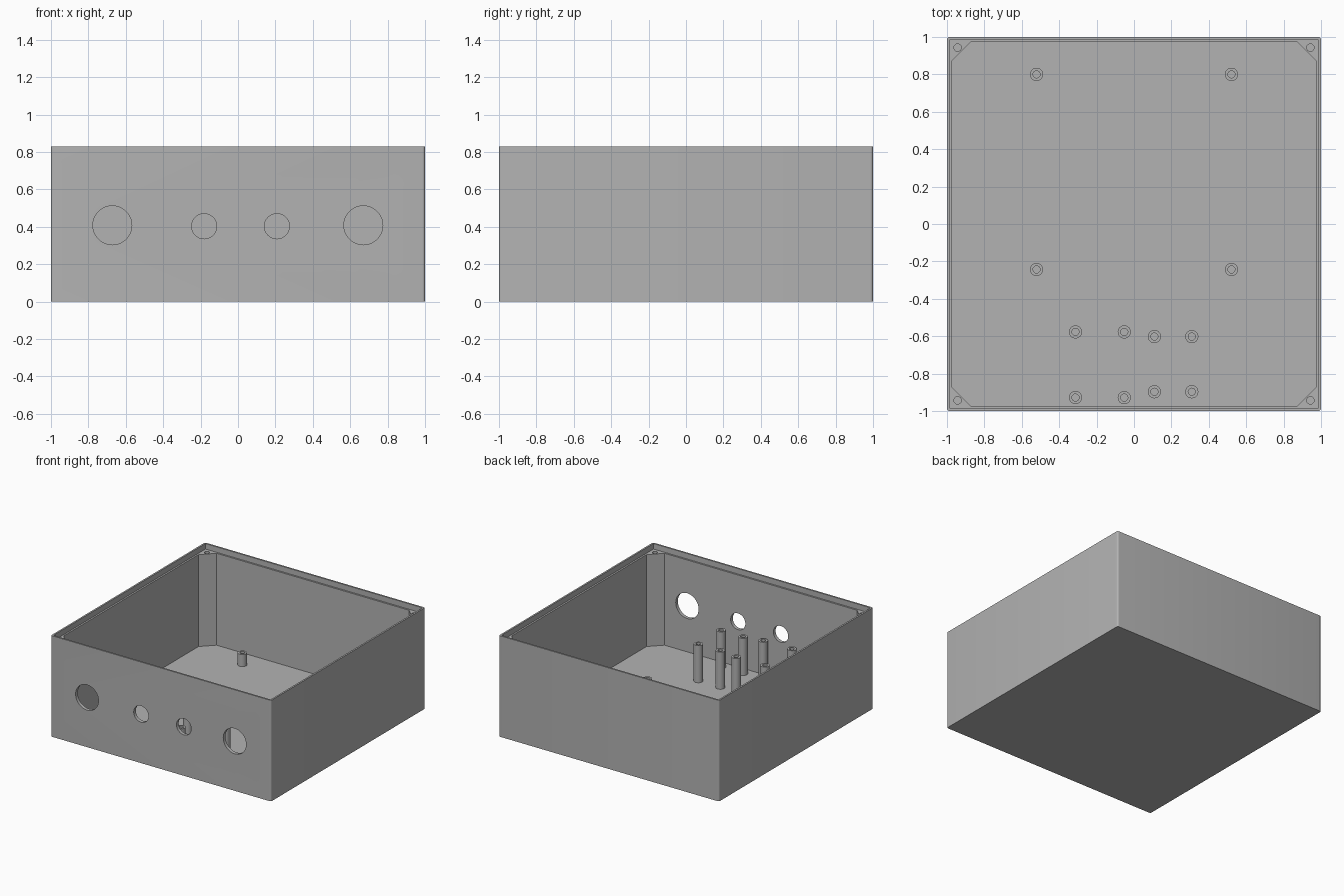
import bpy
import bmesh
from math import pi, sin, cos

if "Cube" in bpy.data.objects:
    bpy.data.objects.remove(bpy.data.objects["Cube"])

HEIGHT, FLOOR, LEDGE = 0.83, 0.03, 0.785
INNER, LIP = 0.972, 0.986

grey = bpy.data.materials.new("plain grey")
grey.use_nodes = True
colour = (0.45, 0.45, 0.45, 1)
grey.diffuse_color = colour
grey.node_tree.nodes["Principled BSDF"].inputs["Base Color"].default_value = colour


def prism(name, outline, z0, z1):
    """Extrude a closed xy outline from z0 to z1."""
    bm = bmesh.new()
    base = bm.faces.new([bm.verts.new((x, y, z0)) for x, y in outline])
    top = bmesh.ops.extrude_face_region(bm, geom=[base])["geom"]
    verts = [v for v in top if isinstance(v, bmesh.types.BMVert)]
    bmesh.ops.translate(bm, verts=verts, vec=(0, 0, z1 - z0))
    bmesh.ops.recalc_face_normals(bm, faces=bm.faces)
    mesh = bpy.data.meshes.new(name)
    bm.to_mesh(mesh)
    bm.free()
    mesh.materials.append(grey)
    ob = bpy.data.objects.new(name, mesh)
    bpy.context.collection.objects.link(ob)
    return ob


def rounded_square(half, radius, steps):
    """Square outline with rounded corners; one step gives a straight chamfer."""
    pts = []
    for corner, (sx, sy) in enumerate([(1, 1), (-1, 1), (-1, -1), (1, -1)]):
        for i in range(steps + 1):
            a = (corner + i / steps) * pi / 2
            pts.append((sx * (half - radius) + radius * cos(a),
                        sy * (half - radius) + radius * sin(a)))
    return pts


def circle(x, y, r, n=32):
    return [(x + r * cos(2 * pi * i / n), y + r * sin(2 * pi * i / n)) for i in range(n)]


def cut(target, cutters):
    """Subtract each cutter and remove it afterwards."""
    for cutter in cutters:
        mod = target.modifiers.new("cut", "BOOLEAN")
        mod.operation, mod.solver, mod.object = "DIFFERENCE", "EXACT", cutter
    bpy.context.view_layer.objects.active = target
    for mod in list(target.modifiers):
        bpy.ops.object.modifier_apply(modifier=mod.name)
    for cutter in cutters:
        bpy.data.objects.remove(cutter)


def smooth(ob):
    bpy.ops.object.select_all(action="DESELECT")
    ob.select_set(True)
    bpy.context.view_layer.objects.active = ob
    bpy.ops.object.shade_smooth_by_angle(angle=0.5)


# Open enclosure: cavity with corner gussets, and a rebate around the rim
box = prism("enclosure", rounded_square(1, 0.014, 5), 0, HEIGHT)
cutters = [prism("cavity", rounded_square(INNER, 0.097, 1), FLOOR, HEIGHT + 0.1),
           prism("rim_rebate", rounded_square(LIP, 0.004, 2), LEDGE, HEIGHT + 0.1)]

# Screw holes in the corner gussets
for sx in (-1, 1):
    for sy in (-1, 1):
        cutters.append(prism("screw_hole", circle(sx * 0.943, sy * 0.943, 0.02),
                             LEDGE - 0.2, LEDGE + 0.02))

# Round openings in the front wall
for x, z, r in [(-0.672, 0.408, 0.104), (-0.181, 0.403, 0.067),
                (0.208, 0.403, 0.067), (0.67, 0.408, 0.104)]:
    hole = prism("panel_hole", circle(0, 0, r, 48), -0.05, 0.05)
    hole.rotation_euler.x = pi / 2
    hole.location = (x, -1 + 0.014, z)
    cutters.append(hole)
bpy.context.view_layer.update()
cut(box, cutters)
smooth(box)


# Hollow standoffs on the floor
def standoff(name, x, y, top):
    post = prism(name, circle(x, y, 0.035), FLOOR - 0.005, top)
    cut(post, [prism("bore", circle(x, y, 0.019), FLOOR, top + 0.05)])
    smooth(post)


for x in (-0.521, 0.521):
    for y in (-0.243, 0.8):
        standoff("short_standoff", x, y, 0.13)

for xs, ys in [((-0.313, -0.052), (-0.577, -0.928)), ((0.109, 0.309), (-0.602, -0.897))]:
    for x in xs:
        for y in ys:
            standoff("tall_standoff", x, y, 0.335)
